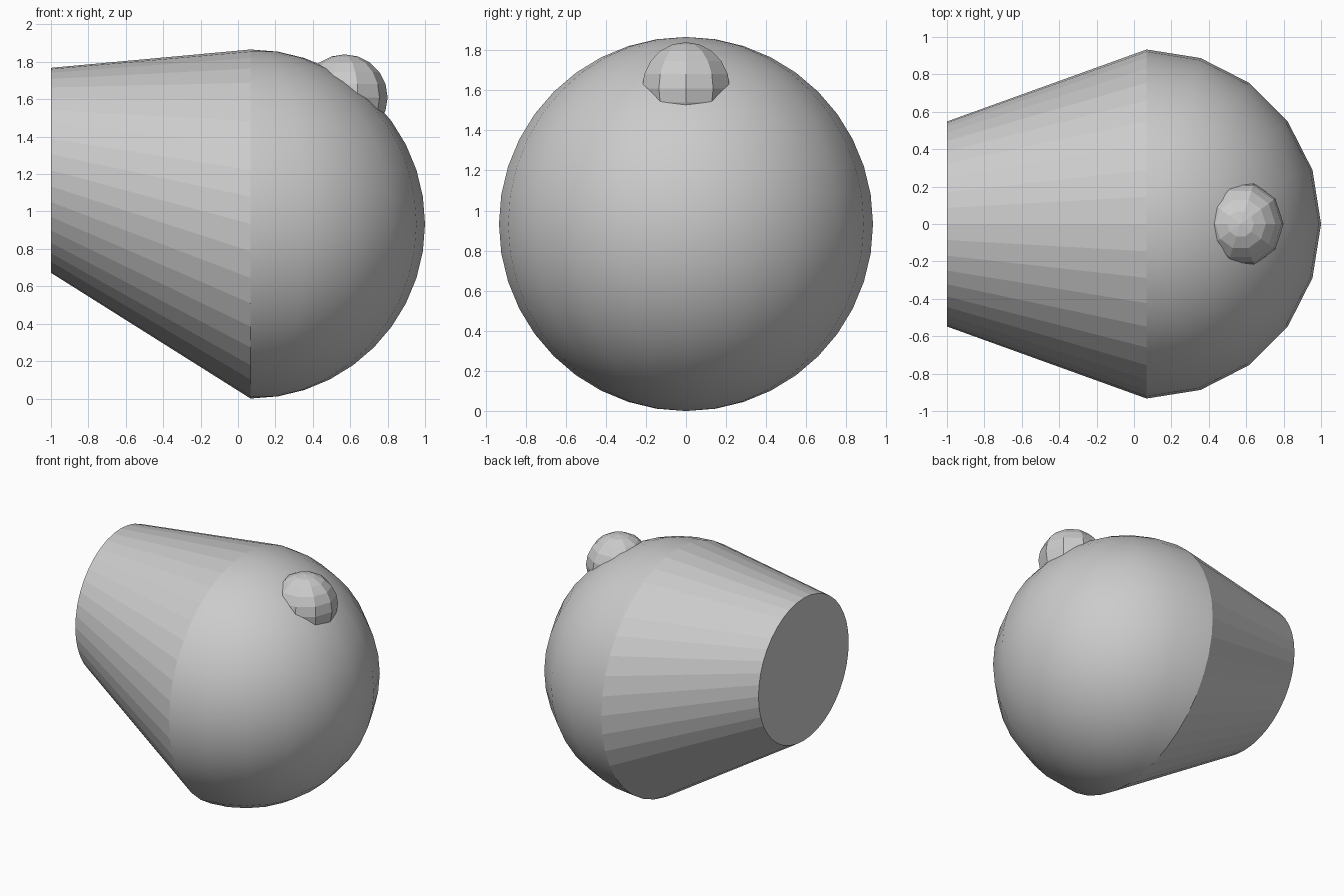
import bpy, bmesh
from math import sin, cos, pi
from mathutils import Vector

if "Cube" in bpy.data.objects:
    bpy.data.objects.remove(bpy.data.objects["Cube"])


def finish(name, bm, smooth=False):
    bmesh.ops.remove_doubles(bm, verts=bm.verts, dist=1e-5)
    bmesh.ops.recalc_face_normals(bm, faces=bm.faces)
    for f in bm.faces:
        f.smooth = smooth
    mesh = bpy.data.meshes.new(name)
    bm.to_mesh(mesh)
    bm.free()
    obj = bpy.data.objects.new(name, mesh)
    bpy.context.collection.objects.link(obj)
    return obj


def bridge(bm, rows):
    """Join neighbouring rows of points with faces; pole slivers become triangles."""
    grid = [[bm.verts.new(p) for p in row] for row in rows]
    for a, b in zip(grid, grid[1:]):
        for i in range(len(a) - 1):
            bm.faces.new((a[i], a[i + 1], b[i + 1], b[i]))
    bmesh.ops.remove_doubles(bm, verts=bm.verts, dist=1e-5)


def globe(name, centre, radius, rings, step, first, count, smooth):
    """Sphere of meridians around z, from angle index first over count steps."""
    bm = bmesh.new()
    rows = []
    for k in range(first, first + count + 1):
        a = k * step
        rows.append([Vector(centre) + radius * Vector((
            cos(a) * sin(pi * r / rings), sin(a) * sin(pi * r / rings),
            cos(pi * r / rings))) for r in range(rings + 1)])
    bridge(bm, rows)
    return finish(name, bm, smooth)


R = 0.933
MID_X = 0.067

# Smooth front half-sphere
globe("front_dome", (MID_X, 0, R), R, 20, pi / 10, -5, 10, True)


# Faceted tapered rear with a flat end cap
def circle(x, z, r, n=40):
    return [(x, r * sin(2 * pi * i / n), z + r * cos(2 * pi * i / n))
            for i in range(n + 1)]


bm = bmesh.new()
bridge(bm, [circle(MID_X, R, R), circle(-1, 1.22, 0.548)])
end_edges = [e for e in bm.edges if all(v.co.x < -0.99 for v in e.verts)]
bmesh.ops.contextual_create(bm, geom=end_edges)
finish("tapered_rear", bm)

# Low-poly knob sunk into the dome
globe("knob", (0.57, 0, 1.61), 0.23, 10, pi / 5, 0, 10, False)
